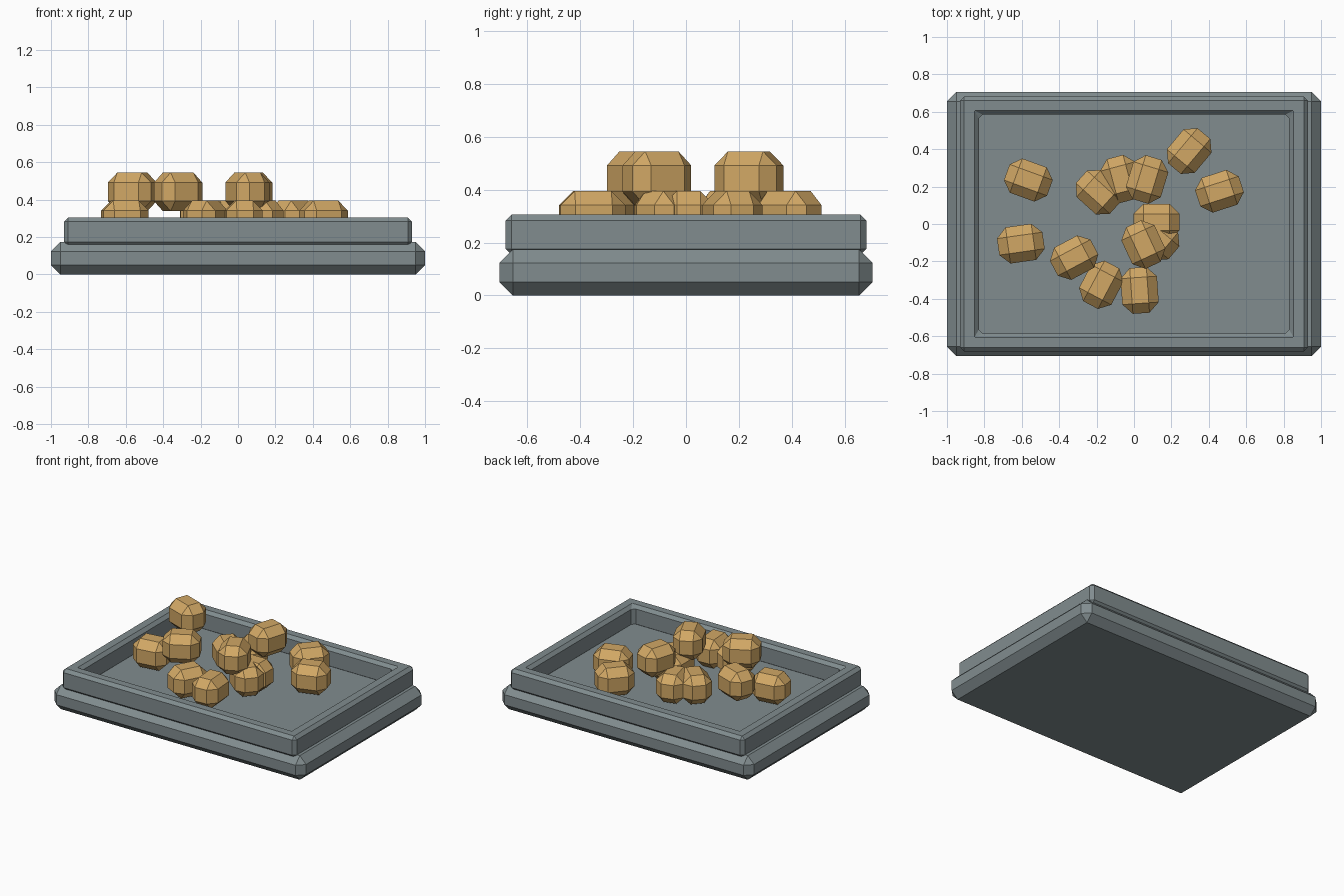
import bpy, bmesh
from math import radians

if "Cube" in bpy.data.objects:
    bpy.data.objects.remove(bpy.data.objects["Cube"])


def material(name, rgb):
    m = bpy.data.materials.new(name)
    m.diffuse_color = (*rgb, 1)
    m.use_nodes = True
    m.node_tree.nodes["Principled BSDF"].inputs["Base Color"].default_value = m.diffuse_color
    return m


def add_object(name, bm, mat, bevel):
    bmesh.ops.recalc_face_normals(bm, faces=bm.faces)
    mesh = bpy.data.meshes.new(name)
    bm.to_mesh(mesh)
    bm.free()
    mesh.materials.append(mat)
    ob = bpy.data.objects.new(name, mesh)
    bpy.context.collection.objects.link(ob)
    mod = ob.modifiers.new("chamfer", 'BEVEL')
    mod.width = bevel
    mod.segments = 1
    mod.limit_method = 'ANGLE'
    mod.angle_limit = radians(40)
    return ob


def box(name, size, loc, mat, bevel, angle=0):
    bm = bmesh.new()
    bmesh.ops.create_cube(bm, size=1)
    bmesh.ops.scale(bm, vec=size, verts=bm.verts)
    ob = add_object(name, bm, mat, bevel)
    ob.location = loc
    ob.rotation_euler.z = radians(angle)
    return ob


def frame(name, outer, inner, z0, z1, mat, bevel):
    bm = bmesh.new()
    rings = []
    for (hx, hy), z in ((outer, z0), (outer, z1), (inner, z1), (inner, z0)):
        rings.append([bm.verts.new((sx * hx, sy * hy, z))
                      for sx, sy in ((-1, -1), (1, -1), (1, 1), (-1, 1))])
    for i in range(4):
        a, b = rings[i], rings[(i + 1) % 4]
        for j in range(4):
            k = (j + 1) % 4
            bm.faces.new((a[j], a[k], b[k], b[j]))
    return add_object(name, bm, mat, bevel)


grey = material("tray_grey", (0.22, 0.265, 0.275))
tan = material("nugget_tan", (0.64, 0.39, 0.13))

# Tray: chamfered slab with a raised rim
box("tray_base", (2.0, 1.41, 0.173), (0, 0, 0.0865), grey, 0.05)
frame("tray_rim", (0.93, 0.682), (0.83, 0.585), 0.153, 0.305, grey, 0.022)

# Nuggets: x, y, turn in degrees, layer (0 on the floor, 1 raised)
nuggets = [
    (-0.565, 0.235, -20, 1), (-0.605, -0.105, 8, 0), (-0.32, -0.18, 28, 1),
    (-0.175, -0.325, 62, 0), (0.03, -0.355, 94, 0), (0.05, -0.11, 115, 1),
    (0.12, 0.01, 0, 0), (0.12, -0.075, -40, 0), (-0.19, 0.17, -42, 0),
    (-0.07, 0.24, 105, 0), (0.07, 0.238, 73, 1), (0.295, 0.39, 50, 0),
    (0.457, 0.175, 18, 0),
]
for i, (x, y, turn, layer) in enumerate(nuggets):
    box(f"nugget_{i + 1}", (0.245, 0.195, 0.205),
        (x, y, 0.292 + 0.15 * layer), tan, 0.053, turn)
